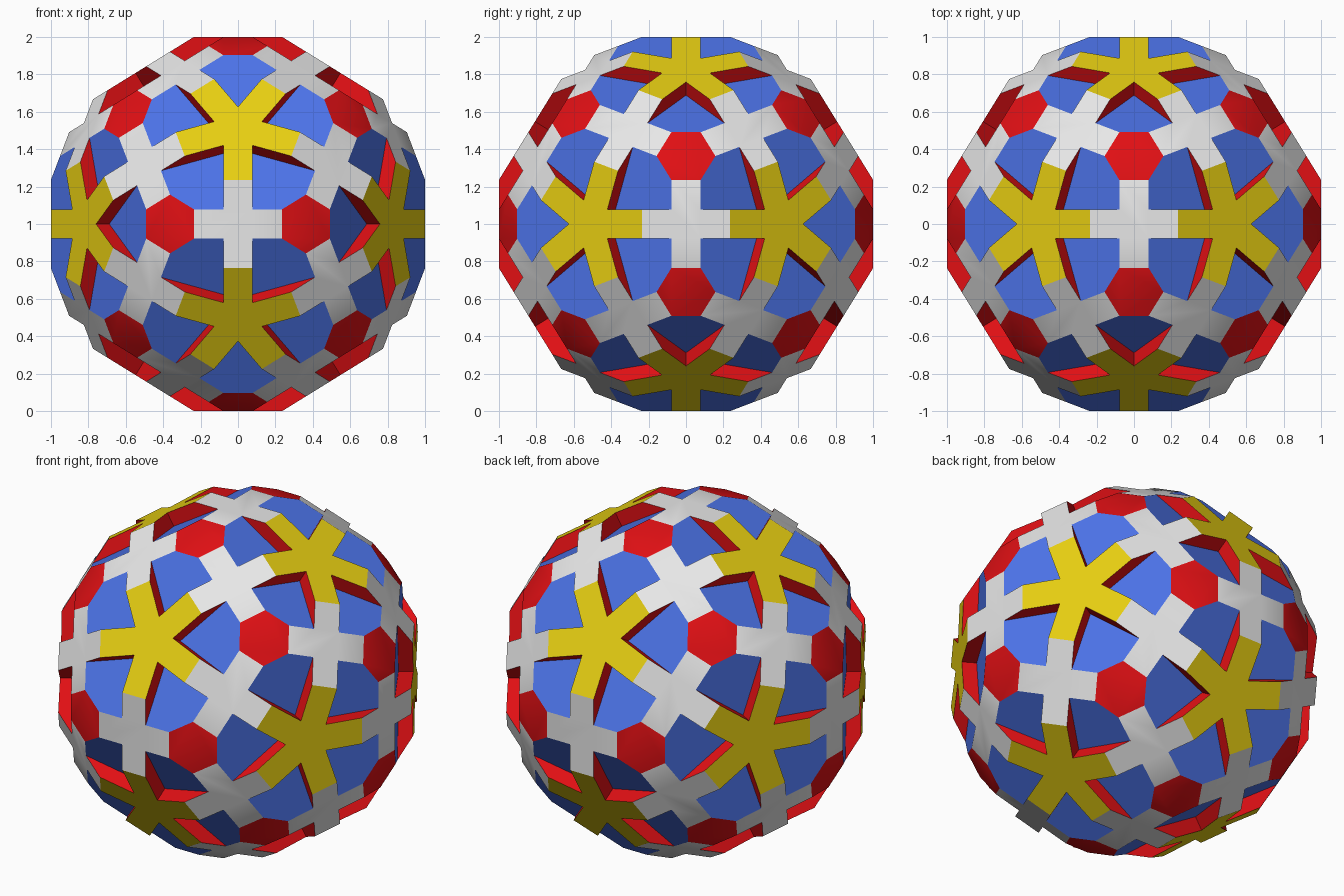
import bpy, bmesh, math
from itertools import combinations
from mathutils import Vector

if "Cube" in bpy.data.objects:
    bpy.data.objects.remove(bpy.data.objects["Cube"])

PHI = (1 + 5 ** 0.5) / 2
W = 0.0788            # half width of every arm
L = 3 * W             # cross arm reach from its centre

COLOURS = [("white", (0.80, 0.80, 0.80)), ("red", (0.75, 0.005, 0.007)),
           ("yellow", (0.80, 0.62, 0.006)), ("blue", (0.072, 0.17, 0.80))]
WHITE, RED, YELLOW, BLUE = range(4)

mesh = bpy.data.meshes.new("panelled_ball")
ball = bpy.data.objects.new("panelled_ball", mesh)
bpy.context.collection.objects.link(ball)
for name, rgb in COLOURS:
    mat = bpy.data.materials.new(name)
    mat.diffuse_color = (*rgb, 1)
    mat.use_nodes = True
    mat.node_tree.nodes["Principled BSDF"].inputs["Base Color"].default_value = mat.diffuse_color
    mesh.materials.append(mat)

bm = bmesh.new()


def panel(points, colour):
    face = bm.faces.new([bm.verts.new(p + Vector((0, 0, 1))) for p in points])
    face.material_index = colour


# twelve star axes and their neighbours
axes = []
for s in (1, -1):
    for t in (1, -1):
        axes += [Vector(p).normalized() for p in
                 ((0, s * PHI, t), (s * PHI, t, 0), (t, 0, s * PHI))]
C, S = axes[0][1], abs(axes[0][2])


def near(a, b):
    return 0.3 < a.dot(b) < 0.6


# white crosses
for u, v in combinations(axes, 2):
    if near(u, v):
        m, a = (u + v).normalized(), (u - v).normalized()
        b = m.cross(a)
        pts = []
        for d, e in ((a, b), (b, -a), (-a, -b), (-b, a)):
            pts += [m + d * L - e * W, m + d * L + e * W, m + d * W + e * W]
        panel(pts, WHITE)

# red hexagons
for tri in combinations(axes, 3):
    if all(near(p, q) for p, q in combinations(tri, 2)):
        pts = []
        for i in range(3):
            p, q, r = tri[i], tri[(i + 1) % 3], tri[(i + 2) % 3]
            m, t = (p + q).normalized(), (p - q).normalized()
            out = m.cross(t)
            out = out if out.dot(r) > 0 else -out
            pts += [m + out * L + t * W, m + out * L - t * W]
        panel(pts, RED)

# yellow stars, with sunken blue panels and red walls in their notches
for v in axes:
    ref = v.orthogonal().normalized()
    side = v.cross(ref)
    ring = sorted((u for u in axes if near(u, v)),
                  key=lambda u: math.atan2(u.dot(side), u.dot(ref)))
    arms = []
    for u in ring:
        a = (u - v * u.dot(v)).normalized()
        arms.append((a, v.cross(a), (u + v).normalized(), (v - u).normalized()))
    top, floor, reach = C + S * L, C + S * W, S - C * L
    star = []
    for i, (a, p, m, t) in enumerate(arms):
        a2, p2, m2, t2 = arms[(i + 1) % 5]
        notch = (a + a2).normalized() * (W / math.sin(math.pi / 5))
        tip, low = v * top + notch, v * floor + notch
        end = v * top + a * reach + p * W
        end2 = v * top + a2 * reach - p2 * W
        inner, inner2 = m + (t + p) * W, m2 + (t2 - p2) * W
        star += [v * top + a * reach - p * W, end, tip]
        panel([low, inner, m + p * L + t * W, m2 - p2 * L + t2 * W, inner2], BLUE)
        panel([inner, end, tip, low], RED)
        panel([inner2, end2, tip, low], RED)
    panel(star, YELLOW)

# weld into one closed shell
bmesh.ops.remove_doubles(bm, verts=bm.verts[:], dist=0.002)
bmesh.ops.recalc_face_normals(bm, faces=bm.faces[:])
bm.to_mesh(mesh)
bm.free()

bpy.context.view_layer.objects.active = ball
ball.select_set(True)
bpy.ops.object.shade_smooth_by_angle(angle=math.radians(30))
